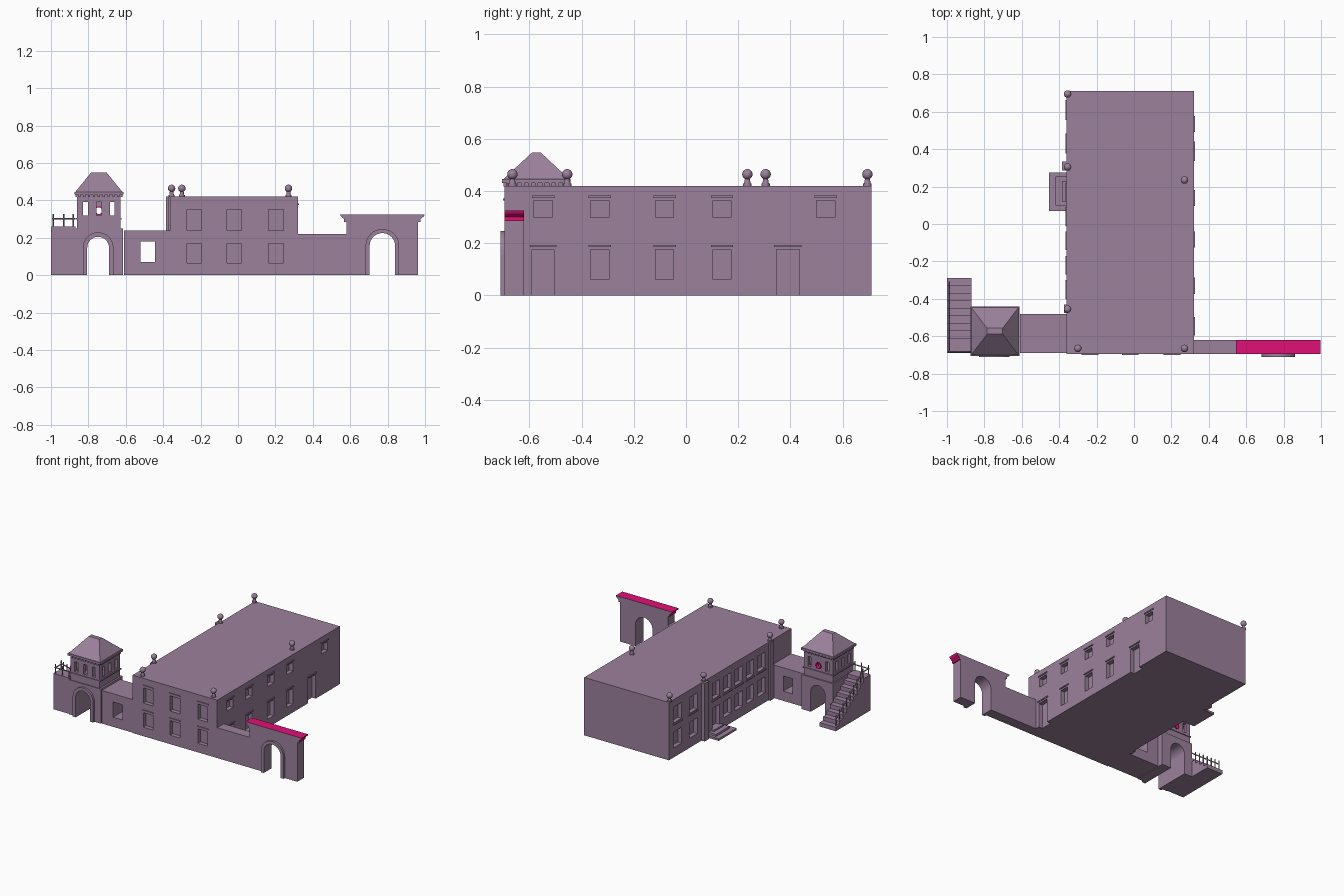
import bpy, bmesh
from math import pi, sin, cos
from mathutils import Matrix, Vector

if "Cube" in bpy.data.objects:
    bpy.data.objects.remove(bpy.data.objects["Cube"])


def material(name, rgb):
    m = bpy.data.materials.new(name)
    m.diffuse_color = (*rgb, 1)
    m.use_nodes = True
    m.node_tree.nodes["Principled BSDF"].inputs["Base Color"].default_value = m.diffuse_color
    return m


MAUVE = material("mauve_plaster", (0.33, 0.22, 0.33))
PINK = material("pink_trim", (0.74, 0.005, 0.18))


def finish(name, bm, mat=MAUVE):
    bmesh.ops.recalc_face_normals(bm, faces=bm.faces)
    me = bpy.data.meshes.new(name)
    bm.to_mesh(me)
    bm.free()
    me.materials.append(mat)
    ob = bpy.data.objects.new(name, me)
    bpy.context.collection.objects.link(ob)
    return ob


def boxes(name, specs):
    """One mesh of boxes, each (x0, x1, y0, y1, z0, z1)."""
    bm = bmesh.new()
    for x0, x1, y0, y1, z0, z1 in specs:
        m = Matrix.Translation(((x0 + x1) / 2, (y0 + y1) / 2, (z0 + z1) / 2))
        m = m @ Matrix.Diagonal((x1 - x0, y1 - y0, z1 - z0, 1))
        bmesh.ops.create_cube(bm, size=1, matrix=m)
    return finish(name, bm)


def extrude(name, pts, a, b, axis="y"):
    """Extrude a (u, z) outline along y or x."""
    bm = bmesh.new()
    place = lambda u, z: (u, a, z) if axis == "y" else (a, u, z)
    face = bm.faces.new([bm.verts.new(place(*p)) for p in pts])
    new = bmesh.ops.extrude_face_region(bm, geom=[face])["geom"]
    d = Vector((0, b - a, 0)) if axis == "y" else Vector((b - a, 0, 0))
    bmesh.ops.translate(bm, vec=d, verts=[v for v in new if isinstance(v, bmesh.types.BMVert)])
    return finish(name, bm)


def cut(ob, cutter):
    mod = ob.modifiers.new("cut", "BOOLEAN")
    mod.operation, mod.solver, mod.object = "DIFFERENCE", "EXACT", cutter
    bpy.context.view_layer.update()
    me = bpy.data.meshes.new_from_object(ob.evaluated_get(bpy.context.evaluated_depsgraph_get()))
    ob.modifiers.clear()
    ob.data = me
    bpy.data.objects.remove(cutter)


def arch(cx, r, spring, n=16):
    """Arch outline from bottom left to bottom right."""
    curve = [(cx - r * cos(pi * i / n), spring + r * sin(pi * i / n)) for i in range(n + 1)]
    return [(cx - r, 0)] + curve + [(cx + r, 0)]


def rod(bm, p, q, r=0.004):
    p, q = Vector(p), Vector(q)
    rot = (q - p).to_track_quat("Z", "Y").to_matrix().to_4x4()
    bmesh.ops.create_cone(bm, cap_ends=True, segments=8, radius1=r, radius2=r,
                          depth=(q - p).length, matrix=Matrix.Translation((p + q) / 2) @ rot)


# Main hall with recessed openings on three sides
hall = boxes("main_hall", [(-0.36, 0.32, -0.695, 0.71, 0, 0.42)])
D = 0.03
openings, hoods = [], []
for x in (-0.235, -0.02, 0.203):
    for z0, z1 in ((0.065, 0.17), (0.24, 0.35)):
        openings.append((x - 0.039, x + 0.039, -0.75, -0.695 + D, z0, z1))
        hoods.append((x - 0.045, x + 0.045, -0.701, -0.69, z1 + 0.014, z1 + 0.022))
for y, w, z0 in ((-0.547, 0.042, -0.02), (-0.33, 0.035, 0.06), (-0.082, 0.035, 0.06),
                 (0.138, 0.035, 0.06), (0.39, 0.044, -0.02)):
    openings.append((0.32 - D, 0.4, y - w, y + w, z0, 0.175))
    hoods.append((0.315, 0.326, y - w - 0.008, y + w + 0.008, 0.186, 0.194))
for y in (-0.547, -0.33, -0.082, 0.138, 0.535):
    openings.append((0.32 - D, 0.4, y - 0.035, y + 0.035, 0.298, 0.363))
    hoods.append((0.315, 0.326, y - 0.043, y + 0.043, 0.374, 0.382))
for y, w in [(0.61, 0.045), (0.43, 0.045)] + [(0.17 - 0.13 * i, 0.042) for i in range(5)]:
    z0 = 0.04 if y == 0.17 else 0.07
    openings.append((-0.45, -0.36 + D, y - w, y + w, z0, 0.185))
    openings.append((-0.45, -0.36 + D, y - w, y + w, 0.25, 0.365))
    hoods.append((-0.366, -0.355, y - w - 0.008, y + w + 0.008, 0.235, 0.243))
cut(hall, boxes("openings", openings))
boxes("window_hoods", hoods)

# Pilasters and entrance steps on the courtyard side
boxes("pilasters", [(-0.385, -0.35, 0.285, 0.335, 0, 0.42), (-0.375, -0.35, -0.475, -0.43, 0, 0.42)])
boxes("entrance_steps", [(-0.455, -0.355, 0.07, 0.275, 0, 0.015),
                         (-0.42, -0.355, 0.1, 0.255, 0.015, 0.03),
                         (-0.385, -0.355, 0.12, 0.23, 0.03, 0.042)])

# Ball finials on the roof edge
for x, y in ((-0.355, 0.695), (-0.355, 0.305), (-0.355, -0.455), (-0.3, -0.665), (0.27, -0.665), (0.27, 0.235)):
    bm = bmesh.new()
    bmesh.ops.create_uvsphere(bm, u_segments=16, v_segments=10, radius=0.02,
                              matrix=Matrix.Translation((x, y, 0.464)))
    for r1, r2, z, h in ((0.016, 0.016, 0.424, 0.008), (0.013, 0.009, 0.437, 0.024)):
        bmesh.ops.create_cone(bm, cap_ends=True, segments=16, radius1=r1, radius2=r2, depth=h,
                              matrix=Matrix.Translation((x, y, z)))
    f = finish("ball_finial", bm)
    bpy.context.view_layer.objects.active = f
    f.select_set(True)
    bpy.ops.object.shade_smooth_by_angle()
    f.select_set(False)

# Left link with a window passing through it, and low right wall
link = boxes("left_link", [(-0.61, -0.36, -0.69, -0.48, 0, 0.24)])
cut(link, boxes("link_hole", [(-0.52, -0.445, -0.8, -0.4, 0.07, 0.18)]))
boxes("right_wall", [(0.32, 0.58, -0.695, -0.62, 0, 0.22)])

# Right gateway, with cornice returns in pink
cornice = [(0, 0.285), (0.012, 0.285), (0.012, 0.3), (0.03, 0.314), (0.035, 0.325)]
pts = [(0.58, 0)] + arch(0.772, 0.068, 0.157) + [(0.963, 0)]
pts += [(0.963 + dx, z) for dx, z in cornice] + [(0.58 - dx, z) for dx, z in reversed(cornice)]
gate = extrude("gateway", pts, -0.695, -0.62)
gate.data.materials.append(PINK)
for p in gate.data.polygons:
    if p.center.z > 0.28 and abs(p.normal.y) < 0.5:
        p.material_index = 1

# Tower base and raised arch surrounds
extrude("tower_base", [(-0.87, 0)] + arch(-0.748, 0.058, 0.147) + [(-0.615, 0), (-0.615, 0.25), (-0.87, 0.25)],
        -0.695, -0.445)
for cx, r, w, s in ((-0.748, 0.058, 0.024, 0.147), (0.772, 0.068, 0.022, 0.157)):
    extrude("arch_surround", arch(cx, r + w, s) + arch(cx, r, s)[::-1], -0.71, -0.69)

# Hollow belfry with windows on every side and a round one at the back
X0, X1, Y0, Y1, T = -0.86, -0.628, -0.69, -0.455, 0.025
cx, cy = (X0 + X1) / 2, (Y0 + Y1) / 2
belfry = boxes("belfry", [(X0, X1, Y0, Y1, 0.25, 0.43)])
cut(belfry, boxes("room", [(X0 + T, X1 - T, Y0 + T, Y1 - T, 0.27, 0.415)]))
slots, W, Z = [], 0.013, (0.32, 0.39)
for d in (-0.072, 0, 0.072):
    slots.append((cx + d - W, cx + d + W, Y0 - 0.05, Y0 + T + 0.01, *Z))
    if d:
        slots.append((cx + d - W, cx + d + W, Y1 - T - 0.01, Y1 + 0.05, *Z))
    slots.append((X0 - 0.05, X0 + T + 0.01, cy + d - W, cy + d + W, *Z))
    slots.append((X1 - T - 0.01, X1 + 0.05, cy + d - W, cy + d + W, *Z))
cut(belfry, boxes("slots", slots))
circle = lambda r: [(cx + r * cos(pi * i / 8), 0.345 + r * sin(pi * i / 8)) for i in range(16)]
cut(belfry, extrude("round_hole", circle(0.024), Y1 - T - 0.01, Y1 + 0.05))
ring = extrude("round_window_trim", circle(0.0245), Y1 - T, Y1 + 0.003)
cut(ring, extrude("ring_hole", circle(0.018), Y1 - 0.1, Y1 + 0.05))
ring.data.materials.clear()
ring.data.materials.append(PINK)

# Eave, dentils and truncated hip roof
boxes("belfry_sill", [(X0 - 0.006, X1 + 0.006, Y0 - 0.006, Y1 + 0.006, 0.298, 0.306)])
cut(bpy.data.objects["belfry_sill"], boxes("sill_core", [(X0 + T, X1 - T, Y0 + T, Y1 - T, 0.2, 0.4)]))
boxes("eave", [(-0.875, -0.613, -0.705, -0.442, 0.43, 0.445)])
dentils = []
for i in range(9):
    u = X0 + 0.012 + i * 0.026
    v = Y0 + 0.012 + i * 0.0264
    dentils += [(u - 0.006, u + 0.006, a, a + 0.012, 0.418, 0.43) for a in (Y0 - 0.01, Y1 - 0.002)]
    dentils += [(a, a + 0.012, v - 0.006, v + 0.006, 0.418, 0.43) for a in (X0 - 0.01, X1 - 0.002)]
boxes("dentils", dentils)
roof = boxes("tower_roof", [(-0.87, -0.618, -0.7, -0.447, 0.445, 0.548)])
for v in roof.data.vertices:
    if v.co.z > 0.5:
        v.co.x = -0.744 + (0.042 if v.co.x > -0.744 else -0.042)
        v.co.y = -0.573 + (0.016 if v.co.y > -0.573 else -0.016)

# Outside stair rising from the back to a landing, with its railing
N, top, y_land, y_end = 8, 0.26, -0.61, -0.29
rise, run = top / (N + 1), (y_end - y_land) / N
pts = [(-0.69, 0), (-0.69, top), (y_land, top)]
for i in range(N):
    y, z = y_land + i * run, top - (i + 1) * rise
    pts += [(y, z), (y + run, z)]
pts.append((y_end, 0))
extrude("outside_stair", pts, -1.0, -0.87, "x")
bm = bmesh.new()
for x in (-0.988, -0.932, -0.88):
    rod(bm, (x, -0.682, top), (x, -0.682, top + 0.068))
rod(bm, (-0.995, -0.682, top + 0.042), (-0.87, -0.682, top + 0.042))
rod(bm, (-0.988, -0.682, top + 0.042), (-0.988, y_land, top + 0.042))
rod(bm, (-0.988, y_land, top + 0.042), (-0.988, y_end - run / 2, top - N * rise + 0.05))
rod(bm, (-0.988, y_land - 0.005, top), (-0.988, y_land - 0.005, top + 0.068))
for i in range(N):
    y, z = y_land + (i + 0.5) * run, top - (i + 1) * rise
    rod(bm, (-0.988, y, z), (-0.988, y, z + 0.075))
finish("stair_railing", bm)
